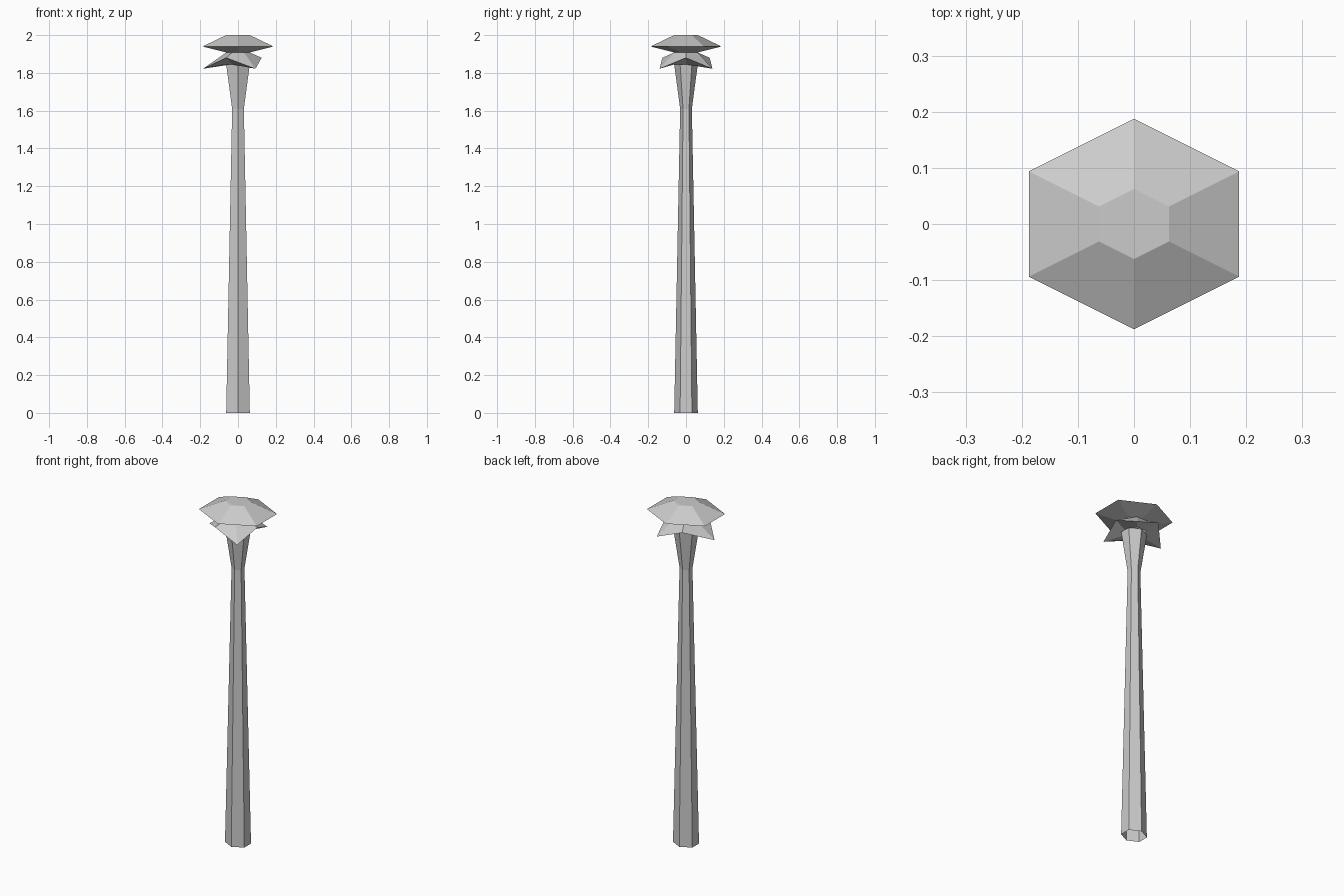
import bpy, bmesh

if "Cube" in bpy.data.objects:
    bpy.data.objects.remove(bpy.data.objects["Cube"])

# Unit hexagons that fill a square: one pointing along y, one along x
HEX_Y = [(0, -1), (1, -.5), (1, .5), (0, 1), (-1, .5), (-1, -.5)]
HEX_X = [(1, 0), (.5, 1), (-.5, 1), (-1, 0), (-.5, -1), (.5, -1)]


def ring(shape, r, z):
    return [(x * r, y * r, z) for x, y in shape]


def loft(name, rings, cap_top=False):
    """Join six-sided rings, listed bottom to top, with flat faces."""
    bm = bmesh.new()
    loops = [[bm.verts.new(p) for p in pts] for pts in rings]
    for a, b in zip(loops, loops[1:]):
        for i in range(6):
            j = (i + 1) % 6
            bm.faces.new((a[i], a[j], b[j], b[i]))
    if cap_top:
        bm.faces.new(loops[-1])
    mesh = bpy.data.meshes.new(name)
    bm.to_mesh(mesh)
    bm.free()
    obj = bpy.data.objects.new(name, mesh)
    bpy.context.collection.objects.link(obj)
    return obj


# Stem: open at the base, tapering to a neck and flaring under the skirt
loft("stem", [ring(HEX_Y, .0625, 0), ring(HEX_Y, .031, 1.61),
              ring(HEX_Y, .0625, 1.845)])

# Skirt: three drooping tips alternating with three raised valleys
rim = []
for i, (x, y, z) in enumerate(ring(HEX_X, .125, 1.88)):
    if i % 2:
        x, y, z = x * 1.48, y * 1.12, 1.822
    rim.append((x, y, z))
loft("skirt", [ring(HEX_X, .0625, 1.845), rim, ring(HEX_X, .0625, 1.908)])

# Cap: faceted disc with a flat top
loft("cap", [ring(HEX_Y, .0625, 1.908), ring(HEX_Y, .1875, 1.94),
             ring(HEX_Y, .0625, 2.0)], cap_top=True)
